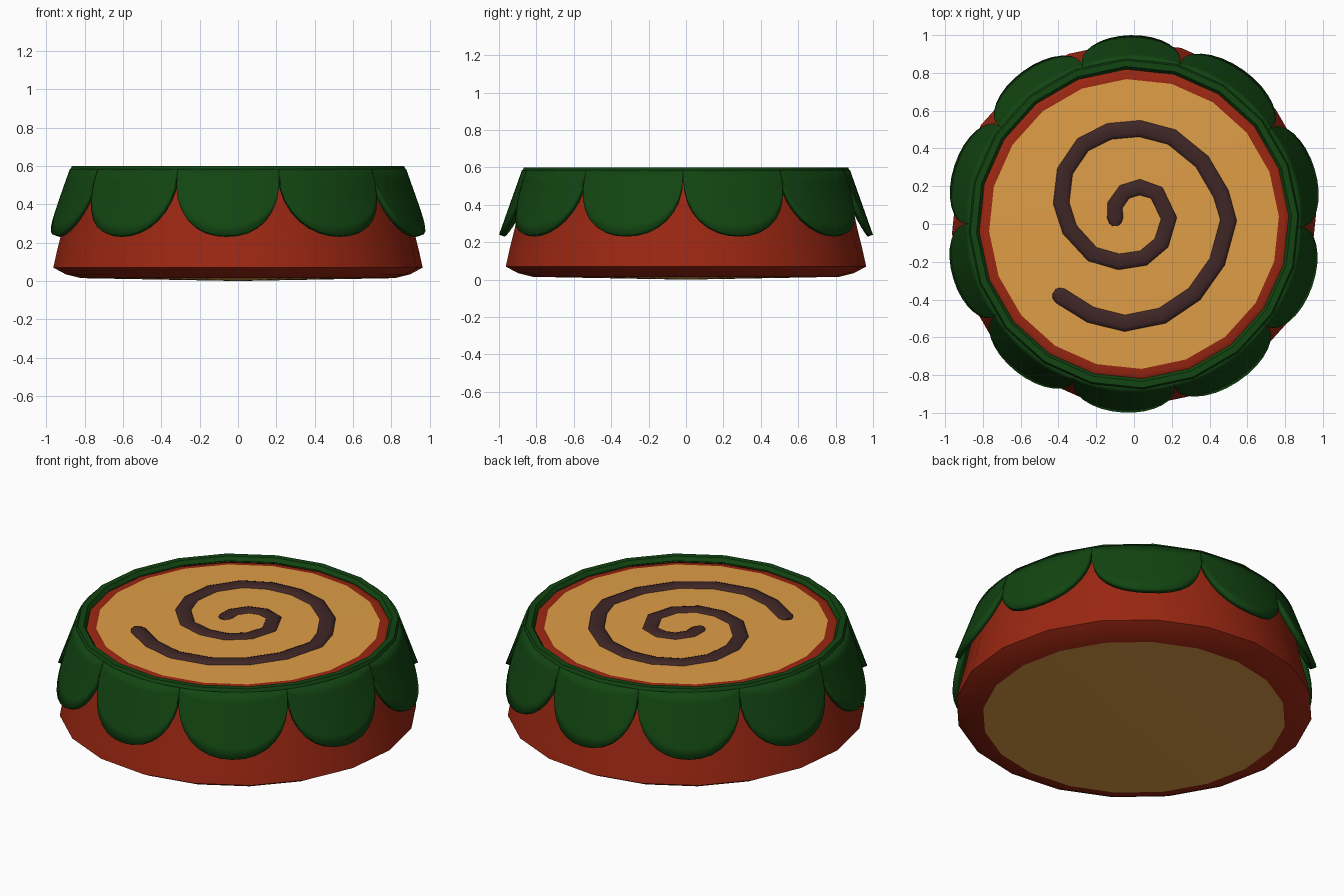
import bpy, math
from math import sin, cos, radians, pi

if "Cube" in bpy.data.objects:
    bpy.data.objects.remove(bpy.data.objects["Cube"])

SIDES = 20
OFFSET = radians(3)


def material(name, rgb):
    m = bpy.data.materials.new(name)
    m.diffuse_color = (*rgb, 1)
    m.use_nodes = True
    m.node_tree.nodes["Principled BSDF"].inputs["Base Color"].default_value = m.diffuse_color
    return m


RED = material("brick red", (0.33, 0.02, 0.006))
GREEN = material("dark green", (0.006, 0.06, 0.006))
TAN = material("golden tan", (0.74, 0.34, 0.062))
BROWN = material("dark brown", (0.05, 0.019, 0.019))


def make(name, verts, faces, mat, angle=50):
    me = bpy.data.meshes.new(name)
    me.from_pydata(verts, [], faces)
    me.materials.append(mat)
    ob = bpy.data.objects.new(name, me)
    bpy.context.collection.objects.link(ob)
    bpy.ops.object.select_all(action='DESELECT')
    bpy.context.view_layer.objects.active = ob
    ob.select_set(True)
    bpy.ops.object.shade_smooth_by_angle(angle=radians(angle))
    return ob


def lathe(name, profile, mat, closed=False, angle=50):
    """Spin an (r, z) profile listed bottom to top on the outside; r = 0 makes a pole."""
    verts, rings, faces = [], [], []
    for r, z in profile:
        if r == 0:
            rings.append([len(verts)] * SIDES)
            verts.append((0, 0, z))
        else:
            rings.append(list(range(len(verts), len(verts) + SIDES)))
            for k in range(SIDES):
                a = OFFSET + 2 * pi * k / SIDES
                verts.append((r * cos(a), r * sin(a), z))
    pairs = list(zip(rings, rings[1:]))
    if closed:
        pairs.append((rings[-1], rings[0]))
    for lo, hi in pairs:
        for k in range(SIDES):
            n = (k + 1) % SIDES
            faces.append(list(dict.fromkeys([lo[k], lo[n], hi[n], hi[k]])))
    return make(name, verts, faces, mat, angle)


# Red body wall, flaring toward a rounded foot
lathe("body_wall", [(0.82, 0.015), (0.90, 0.035), (0.965, 0.07), (0.945, 0.16), (0.92, 0.26),
                    (0.89, 0.40), (0.86, 0.53), (0.83, 0.568), (0.80, 0.578), (0.765, 0.58)], RED)

# Tan base and top discs, both very slightly domed
lathe("base_disc", [(0, 0.0), (0.82, 0.015)], TAN)
lathe("top_disc", [(0.768, 0.581), (0.4, 0.588), (0, 0.59)], TAN)

# Green collar ring
lathe("collar_rim", [(0.845, 0.565), (0.882, 0.57), (0.868, 0.60), (0.835, 0.60), (0.82, 0.578)],
      GREEN, closed=True, angle=30)

# Ten overhanging scallops between these boundary angles
bounds = [-1, 35, 74, 108, 144, 180, 213.5, 249, 284, 322.5, 359]
NU, NV = 16, 6
for p, (a0, a1) in enumerate(zip(bounds, bounds[1:])):
    mid, half = radians((a0 + a1) / 2), radians((a1 - a0) / 2)
    verts, faces = [], []
    for i in range(NU + 1):
        u = sin(pi * (i / NU - 0.5))
        low = 0.56 - 0.32 * max(0, 1 - abs(u) ** 2.2) ** (1 / 2.1)
        a = mid + half * u
        for j in range(NV + 1):
            z = 0.585 + (low - 0.585) * j / NV
            r = 0.872 + 0.355 * (0.6 - z)
            verts.append((r * cos(a), r * sin(a), z))
    for i in range(NU):
        for j in range(NV):
            q = i * (NV + 1) + j
            faces.append((q, q + 1, q + NV + 2, q + NV + 1))
    ob = make(f"scallop_{p + 1}", verts, faces, GREEN)
    mod = ob.modifiers.new("thickness", 'SOLIDIFY')
    mod.thickness = 0.03
    mod.offset = -1

# Brown spiral lying on the top disc: flattened tube with round ends
path = [(-0.10, 0.03), (-0.10, 0.10), (-0.05, 0.17), (0.03, 0.195), (0.12, 0.165), (0.185, 0.03),
        (0.145, -0.10), (0.05, -0.18), (-0.08, -0.20), (-0.22, -0.16), (-0.34, -0.03), (-0.385, 0.11),
        (-0.365, 0.28), (-0.27, 0.42), (-0.13, 0.49), (0.03, 0.505), (0.2, 0.46), (0.36, 0.33),
        (0.46, 0.16), (0.50, 0.02), (0.44, -0.20), (0.32, -0.37), (0.15, -0.485), (-0.05, -0.525),
        (-0.23, -0.48), (-0.39, -0.38)]
W, TOP, BASE = 0.045, 0.60, 0.583
n = len(path)
stations = []
for i, (x, y) in enumerate(path):
    (x0, y0), (x1, y1) = path[max(i - 1, 0)], path[min(i + 1, n - 1)]
    d = math.hypot(x1 - x0, y1 - y0)
    t = ((x1 - x0) / d, (y1 - y0) / d)
    caps = [(0, 1)]
    if i == 0:
        caps = [(-0.9, 0.35), (-0.6, 0.75), (0, 1)]
    if i == n - 1:
        caps = [(0, 1), (0.6, 0.75), (0.9, 0.35)]
    stations += [(x + t[0] * W * s, y + t[1] * W * s, t, w) for s, w in caps]
section = [(-1, 0), (-0.9, 0.55), (-0.5, 0.95), (0, 1), (0.5, 0.95), (0.9, 0.55), (1, 0)]
m = len(section)
verts = [(x - t[1] * W * w * s, y + t[0] * W * w * s, BASE + (TOP - BASE) * h * (0.6 + 0.4 * w))
         for x, y, t, w in stations for s, h in section]
faces = [(i * m + j, i * m + j + 1, (i + 1) * m + j + 1, (i + 1) * m + j)
         for i in range(len(stations) - 1) for j in range(m - 1)]
faces += [tuple(range(m)), tuple(reversed(range(len(verts) - m, len(verts))))]
faces = [tuple(reversed(f)) for f in faces]
make("spiral", verts, faces, BROWN)
